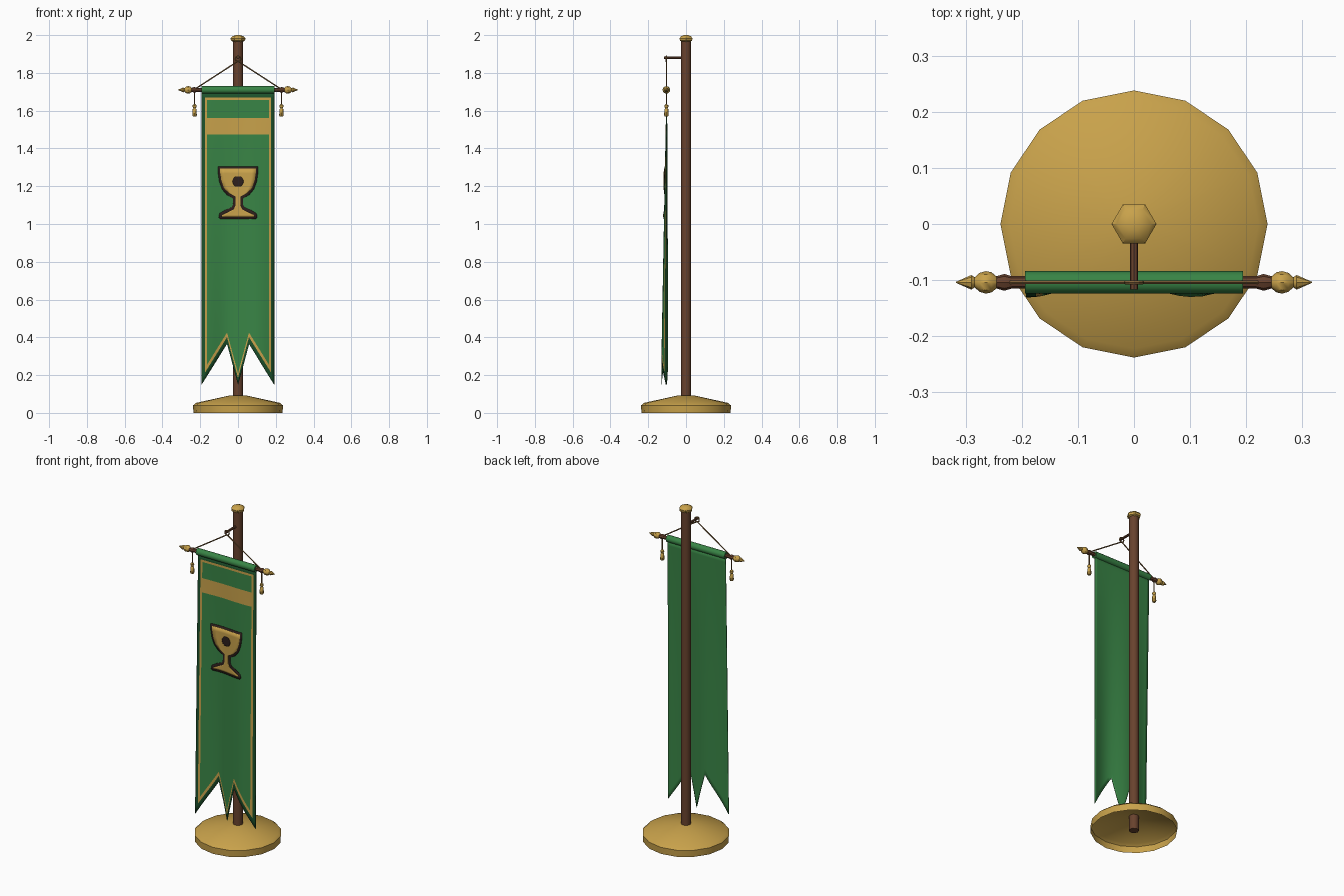
import bpy, bmesh, math
from mathutils import Vector, Matrix

if "Cube" in bpy.data.objects:
    bpy.data.objects.remove(bpy.data.objects["Cube"])


def material(name, rgb):
    m = bpy.data.materials.new(name)
    m.use_nodes = True
    m.diffuse_color = (*rgb, 1)
    m.node_tree.nodes["Principled BSDF"].inputs["Base Color"].default_value = (*rgb, 1)
    return m


GOLD = material("gold", (0.58, 0.36, 0.07))
GREEN = material("green cloth", (0.04, 0.23, 0.06))
DARK_GREEN = material("dark green hem", (0.012, 0.085, 0.025))
WOOD = material("brown wood", (0.14, 0.055, 0.027))
DARK = material("dark outline", (0.026, 0.014, 0.012))
ROPE = material("rope", (0.22, 0.12, 0.04))

BAR_Y, BAR_Z = -0.104, 1.71


def finish(bm, name, mats, smooth=True):
    mesh = bpy.data.meshes.new(name)
    bm.to_mesh(mesh)
    bm.free()
    for m in mats:
        mesh.materials.append(m)
    obj = bpy.data.objects.new(name, mesh)
    bpy.context.collection.objects.link(obj)
    if smooth:
        bpy.ops.object.select_all(action="DESELECT")
        obj.select_set(True)
        bpy.context.view_layer.objects.active = obj
        bpy.ops.object.shade_smooth_by_angle(angle=math.radians(40))
    return obj


def lathe(name, profile, sides, mat, origin=(0, 0, 0), axis=(0, 0, 1), close=True):
    """Revolve (radius, height) pairs around an axis."""
    bm = bmesh.new()
    rings = []
    for r, h in profile:
        rings.append([bm.verts.new((r * math.cos(math.tau * i / sides),
                                    r * math.sin(math.tau * i / sides), h))
                      for i in range(sides)])
    for a, b in zip(rings, rings[1:]):
        for i in range(sides):
            j = (i + 1) % sides
            bm.faces.new((a[i], a[j], b[j], b[i]))
    if close:
        bm.faces.new(rings[0][::-1])
    bm.faces.new(rings[-1])
    turn = Vector((0, 0, 1)).rotation_difference(Vector(axis)).to_matrix().to_4x4()
    bm.transform(Matrix.Translation(origin) @ turn)
    return finish(bm, name, [mat])


def rod(name, start, end, radius, sides, mat):
    start, end = Vector(start), Vector(end)
    d = end - start
    return lathe(name, [(radius, 0), (radius, d.length)], sides, mat, start, d.normalized())


# Stand: hollow foot, pole and knob
lathe("base", [(0.236, 0), (0.238, 0.04), (0.222, 0.053), (0.04, 0.093)], 16, GOLD, close=False)
rod("pole", (0, 0, 0.005), (0, 0, 1.975), 0.027, 10, WOOD)
lathe("pole_knob", [(0.025, 1.963), (0.037, 1.971), (0.04, 1.983), (0.03, 1.994), (0.012, 2.0)],
      6, GOLD)

# Bracket and ring that carry the banner
rod("bracket", (0, 0, 1.88), (0, -0.117, 1.88), 0.007, 8, WOOD)
bpy.ops.mesh.primitive_torus_add(location=(0, BAR_Y, 1.874), rotation=(math.pi / 2, 0, 0),
                                 major_radius=0.014, minor_radius=0.004,
                                 major_segments=12, minor_segments=6)
ring = bpy.context.object
ring.name = "hanging_ring"
ring.data.materials.append(ROPE)

# Crossbar with the cloth sleeve
rod("crossbar", (-0.235, BAR_Y, BAR_Z), (0.235, BAR_Y, BAR_Z), 0.011, 8, WOOD)
rod("cloth_sleeve", (-0.194, BAR_Y, BAR_Z), (0.194, BAR_Y, BAR_Z), 0.02, 12, GREEN)

# Finials, ropes and tassels on both ends
for side, s in (("left", 1), ("right", -1)):
    end = (0, BAR_Y, BAR_Z)
    lathe(side + "_collar", [(0.010, 0.215), (0.015, 0.231), (0.010, 0.248)],
          8, WOOD, end, (s, 0, 0))
    lathe(side + "_finial", [(0.009, 0.243), (0.018, 0.254), (0.020, 0.264), (0.017, 0.275),
                             (0.009, 0.284), (0.013, 0.290), (0.001, 0.317)],
          8, GOLD, end, (s, 0, 0))
    rod(side + "_rope", (0, BAR_Y, 1.862), (s * 0.222, BAR_Y, 1.718), 0.0035, 6, ROPE)
    rod(side + "_tassel_cord", (s * 0.23, BAR_Y, 1.71), (s * 0.23, BAR_Y, 1.63), 0.003, 6, ROPE)
    lathe(side + "_tassel", [(0.009, 0), (0.012, 0.006), (0.010, 0.038), (0.006, 0.043),
                             (0.011, 0.051), (0.010, 0.059), (0.004, 0.064)],
          8, GOLD, (s * 0.23, BAR_Y, 1.57))


def cloth_y(x, z):
    """Depth of the hanging cloth: folds grow towards the bottom."""
    t = min(1, max(0, (1.7 - z) / 1.45))
    return BAR_Y - 0.010 * t - 0.017 * t * math.cos(math.tau * (x - 0.1) / 0.29)


def hem(x):
    """Height of the lower edge: three points with two notches."""
    x = abs(x)
    return 0.15 + 0.215 * (x / 0.058 if x < 0.058 else (0.192 - x) / 0.134)


# Banner cloth: hem, trim and field coloured by position
half = [0.029, 0.058, 0.08, 0.1, 0.122, 0.143, 0.163, 0.175, 0.192]
cols = [-x for x in reversed(half)] + [0] + half
TRIM_TOP, TRIM_LOW = (1.656, 1.669), (1.464, 1.475)
BORDER = (0.036, 0.06)


def row_heights(x):
    low = hem(x)
    start = low + BORDER[1]
    field = [start + (TRIM_LOW[0] - start) * i / 16 for i in range(1, 16)]
    return [low, low + BORDER[0], start, *field, *TRIM_LOW, 1.56, *TRIM_TOP, 1.7]


bm = bmesh.new()
grid = [[bm.verts.new((x, cloth_y(x, z), z)) for z in row_heights(x)] for x in cols]
last = len(grid[0]) - 2
for c in range(len(cols) - 1):
    mid = abs(cols[c] + cols[c + 1]) / 2
    for r in range(last + 1):
        f = bm.faces.new((grid[c][r], grid[c + 1][r], grid[c + 1][r + 1], grid[c][r + 1]))
        if mid > 0.175 or r in (0, last):
            f.material_index = 1
        elif mid > 0.163 or r in (1, last - 1, last - 3):
            f.material_index = 0
        else:
            f.material_index = 2
banner = finish(bm, "banner_cloth", [GOLD, DARK_GREEN, GREEN])
shell = banner.modifiers.new("thickness", "SOLIDIFY")
shell.thickness = 0.004
shell.offset = -1
shell.material_offset = 2
shell.material_offset_rim = 1


def plate(name, rows, lift, mat, n=8):
    """Thin emblem layer that follows the cloth; rows are (half width, height)."""
    bm = bmesh.new()
    g = []
    for w, z in rows:
        xs = [w * (2 * i / n - 1) for i in range(n + 1)]
        g.append([bm.verts.new((x, cloth_y(x, z) - lift, z)) for x in xs])
    for a, b in zip(g, g[1:]):
        for i in range(n):
            bm.faces.new((a[i], a[i + 1], b[i + 1], b[i]))
    obj = finish(bm, name, [mat])
    s = obj.modifiers.new("thickness", "SOLIDIFY")
    s.thickness = 0.002
    s.offset = -1


# Goblet emblem: dark outline, gold body and dark gem
plate("goblet_outline", [(0.094, 1.026), (0.102, 1.034), (0.098, 1.056), (0.07, 1.073),
                         (0.034, 1.088), (0.026, 1.105), (0.026, 1.135), (0.06, 1.155),
                         (0.085, 1.185), (0.099, 1.225), (0.105, 1.265), (0.105, 1.305)],
      0.003, DARK)
plate("goblet_body", [(0.086, 1.038), (0.085, 1.048), (0.058, 1.060), (0.022, 1.078),
                      (0.013, 1.1), (0.013, 1.145), (0.05, 1.164), (0.075, 1.192),
                      (0.088, 1.23), (0.094, 1.268), (0.094, 1.293)],
      0.006, GOLD)
gem = [(0.029 * math.cos(a), 1.225 + 0.029 * math.sin(a))
       for a in (math.pi * (i / 8 - 0.5) for i in range(1, 8))]
plate("goblet_gem", gem, 0.009, DARK)
